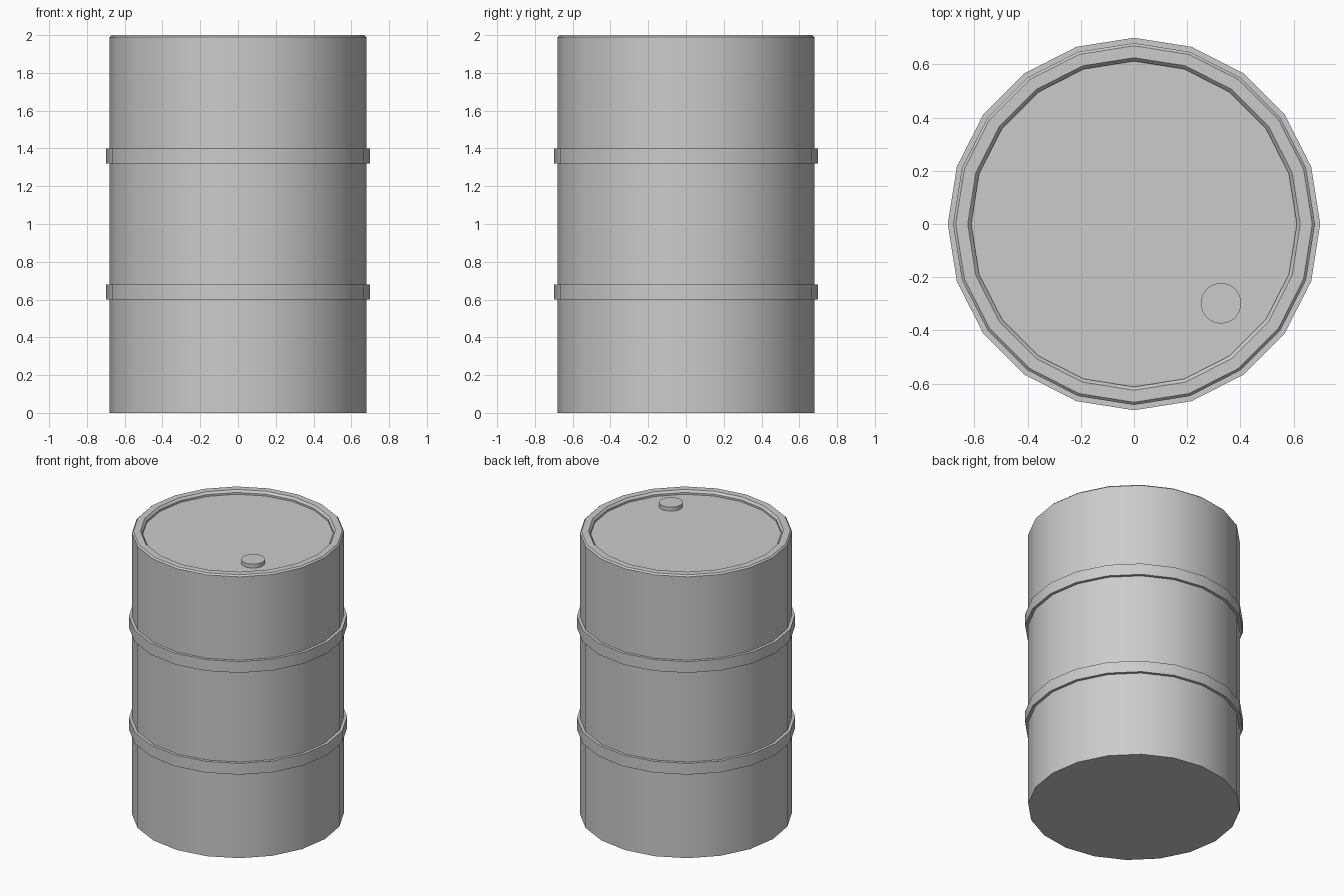
import bpy, bmesh, math

if "Cube" in bpy.data.objects:
    bpy.data.objects.remove(bpy.data.objects["Cube"])

SIDES = 20


def lathe(name, profile, sides=SIDES, centre=(0, 0), closed=False):
    """Revolve (radius, z) points about a vertical axis; radius 0 becomes a cap."""
    bm = bmesh.new()
    rings = []
    for r, z in profile:
        ring = []
        for i in range(sides):
            a = 2 * math.pi * i / sides
            ring.append(bm.verts.new((r * math.cos(a), r * math.sin(a), z)))
        rings.append(ring)
    pairs = list(zip(rings, rings[1:]))
    if closed:
        pairs.append((rings[-1], rings[0]))
    else:
        bm.faces.new(rings[0])
        bm.faces.new(rings[-1])
    for a, b in pairs:
        for i in range(sides):
            j = (i + 1) % sides
            bm.faces.new((a[i], a[j], b[j], b[i]))
    bmesh.ops.recalc_face_normals(bm, faces=bm.faces)
    mesh = bpy.data.meshes.new(name)
    bm.to_mesh(mesh)
    bm.free()
    obj = bpy.data.objects.new(name, mesh)
    bpy.context.collection.objects.link(obj)
    obj.location = (*centre, 0)
    bpy.ops.object.select_all(action='DESELECT')
    obj.select_set(True)
    bpy.context.view_layer.objects.active = obj
    bpy.ops.object.shade_smooth_by_angle(angle=math.radians(30))
    return obj


# Drum body: wall, chamfered rim and recessed lid
lathe("drum_body", [(0.68, 0), (0.68, 1.99), (0.67, 2.0), (0.625, 2.0),
                    (0.612, 1.985), (0.612, 1.972)])

# Two reinforcing hoops
for name, z in (("lower_hoop", 0.60), ("upper_hoop", 1.32)):
    lathe(name, [(0.67, z), (0.70, z), (0.70, z + 0.08), (0.67, z + 0.08)],
          closed=True)

# Bung cap on the lid
lathe("bung_cap", [(0.076, 1.96), (0.076, 2.0)], sides=32, centre=(0.327, -0.298))
